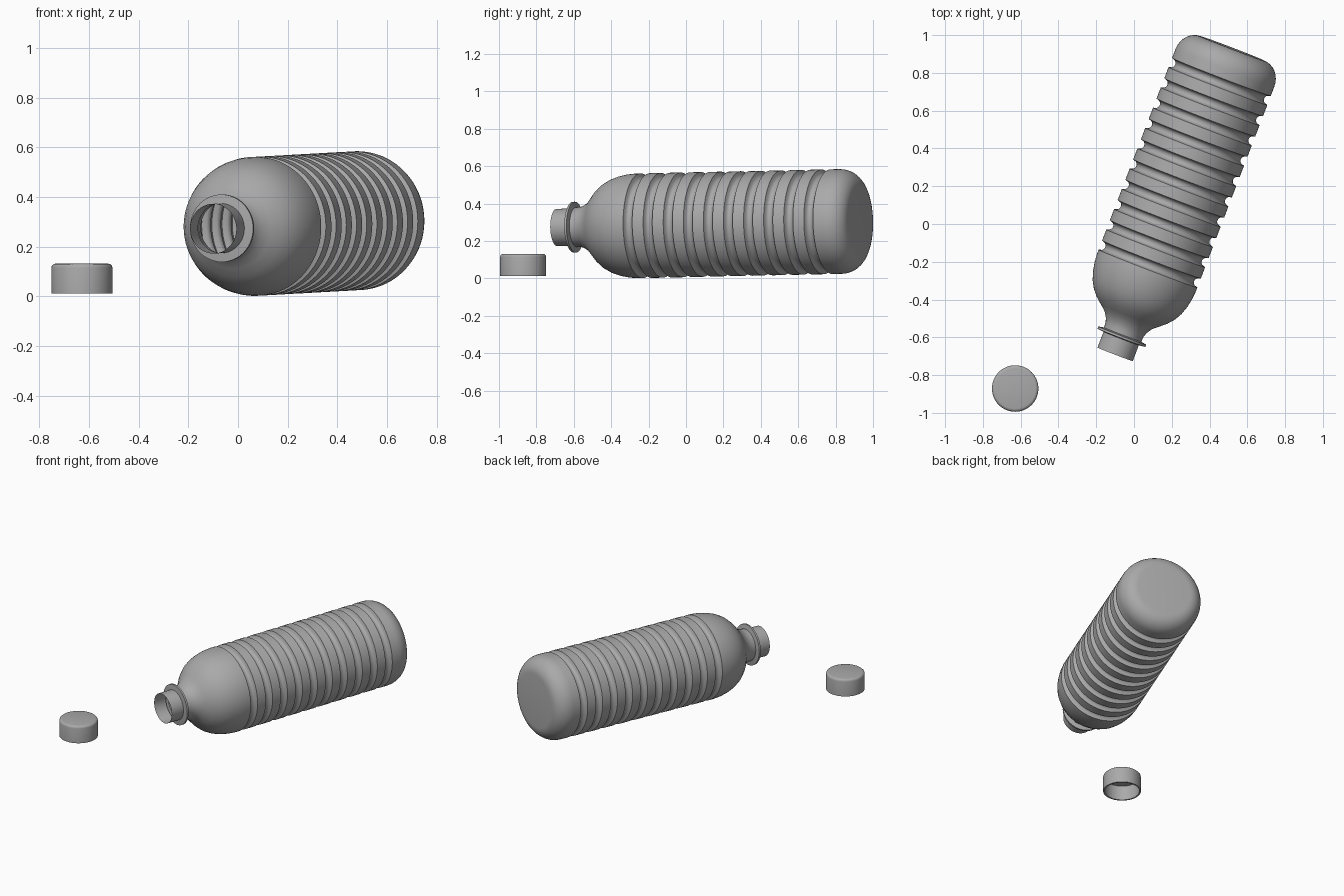
import bpy, bmesh, math
from mathutils import Matrix, Vector

if "Cube" in bpy.data.objects:
    bpy.data.objects.remove(bpy.data.objects["Cube"])

grey = bpy.data.materials.new("plain grey")
grey.use_nodes = True
GREY = (0.4, 0.4, 0.4, 1)
grey.diffuse_color = GREY
grey.node_tree.nodes["Principled BSDF"].inputs["Base Color"].default_value = GREY


def lathe(name, profile, matrix, segments=72):
    """Revolve (radius, height) points about local z; zero radius closes the end."""
    bm = bmesh.new()
    rings = []
    for r, h in profile:
        if r == 0:
            rings.append([bm.verts.new((0, 0, h))] * segments)
        else:
            angles = [math.tau * j / segments for j in range(segments)]
            rings.append([bm.verts.new((r * math.cos(a), r * math.sin(a), h)) for a in angles])
    for a, b in zip(rings, rings[1:]):
        for j in range(segments):
            k = (j + 1) % segments
            corners = list(dict.fromkeys((a[j], a[k], b[k], b[j])))
            bm.faces.new(corners).smooth = True
    mesh = bpy.data.meshes.new(name)
    bm.to_mesh(mesh)
    bm.free()
    mesh.set_sharp_from_angle(angle=math.radians(35))
    mesh.materials.append(grey)
    obj = bpy.data.objects.new(name, mesh)
    obj.matrix_world = matrix
    bpy.context.collection.objects.link(obj)
    return obj


# Neck with its collar, then the rounded shoulder
BODY = 0.28
profile = [(0.1, 0), (0.1, 0.09), (0.136, 0.094), (0.136, 0.106), (0.106, 0.112),
           (0.107, 0.14), (0.116, 0.165), (0.135, 0.195), (0.165, 0.22), (0.2, 0.25),
           (0.23, 0.285), (0.252, 0.325), (0.267, 0.37), (0.276, 0.415), (BODY, 0.46)]

# Ten round grooves around the body
for i in range(10):
    centre = 0.512 + 0.115 * i
    for step in range(-4, 5):
        t = step / 4
        profile.append((BODY - 0.028 * math.sqrt(1 - t * t), centre + 0.026 * t))

# Rounded heel and flat base
for i in range(9):
    a = math.pi / 2 * i / 8
    profile.append((0.18 + 0.1 * math.cos(a), 1.625 + 0.11 * math.sin(a)))
profile.append((0, 1.735))

# The bottle lies on its side, mouth towards the front
axis = Vector((0.358, 0.934, 0.02)).normalized()
lying = Matrix.Translation((-0.1, -0.69, 0.272)) @ axis.to_track_quat('Z', 'Y').to_matrix().to_4x4()
lathe("bottle", profile, lying)

# Hollow screw cap, open underneath
cap = [(0, 0.115), (0.113, 0.115), (0.113, 0.012), (0.123, 0.012), (0.123, 0.115),
       (0.121, 0.123), (0.115, 0.129), (0.107, 0.131), (0, 0.129)]
lathe("cap", cap, Matrix.Translation((-0.629, -0.871, 0)))
